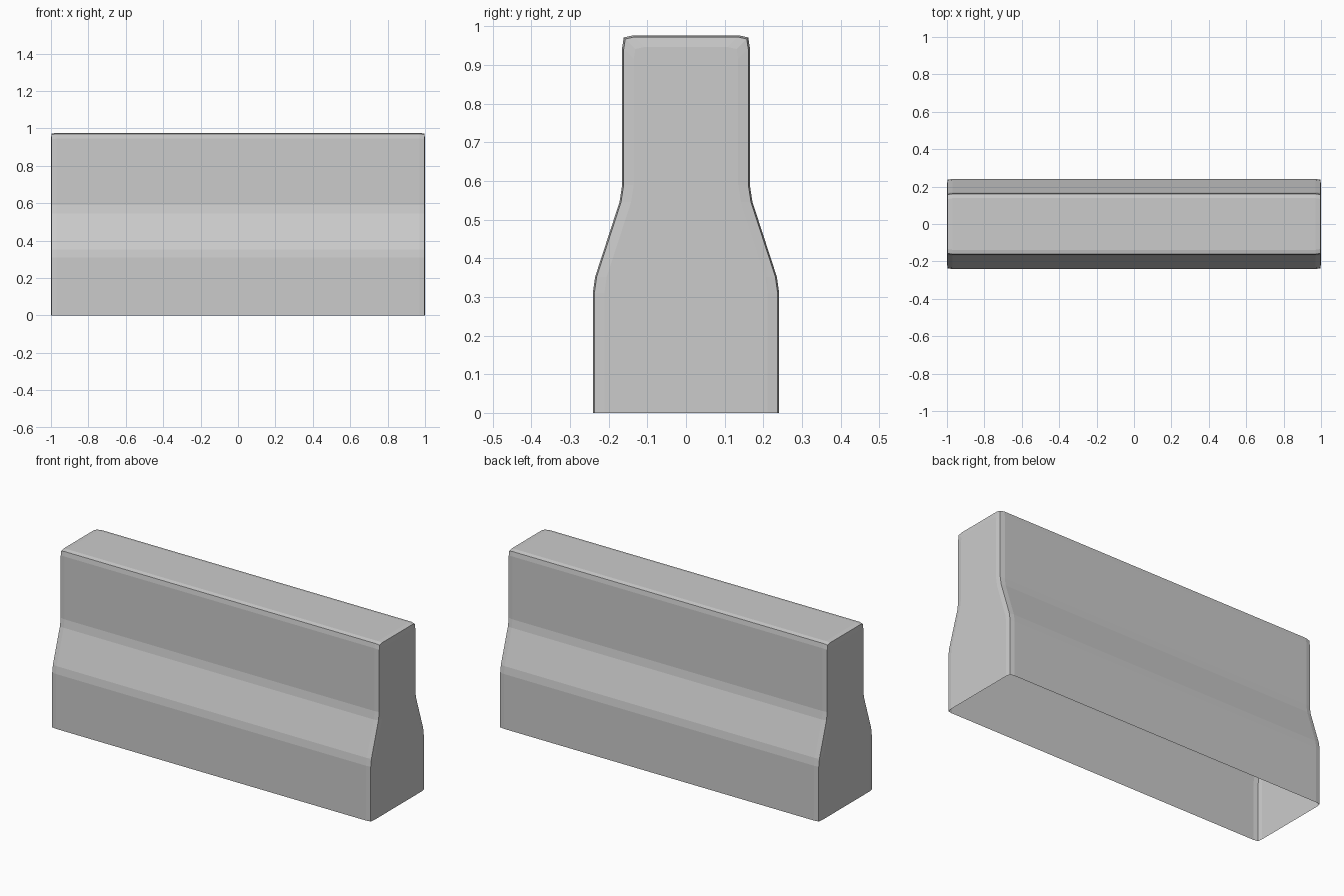
import bpy, bmesh

if "Cube" in bpy.data.objects:
    bpy.data.objects.remove(bpy.data.objects["Cube"])

# Half cross-section (y, z), from the ground up to the top edge
HALF = [(0.241, 0), (0.241, 0.31), (0.235, 0.352), (0.172, 0.545), (0.165, 0.59),
        (0.165, 0.945), (0.161, 0.971), (0.138, 0.976)]
# Sections along x: position and inset, giving softened end corners
SECTIONS = [(-1.0, 0.03), (-0.996, 0.004), (-0.97, 0), (0.97, 0), (0.996, 0.004), (1.0, 0.03)]


def section(bm, x, inset):
    pts = [(y - inset, z - (inset if z > 0.9 else 0)) for y, z in HALF]
    pts += [(-y, z) for y, z in reversed(pts)]
    return [bm.verts.new((x, y, z)) for y, z in pts]


# Barrier shell, open underneath
bm = bmesh.new()
rings = [section(bm, x, d) for x, d in SECTIONS]
for a, b in zip(rings, rings[1:]):
    for i in range(len(a) - 1):
        bm.faces.new((a[i], a[i + 1], b[i + 1], b[i]))

# End walls
bm.faces.new(rings[0][::-1])
bm.faces.new(rings[-1])
bmesh.ops.recalc_face_normals(bm, faces=bm.faces)
# Make sure the top points outward
top = max(bm.faces, key=lambda f: f.calc_center_median().z)
if top.normal.z < 0:
    bmesh.ops.reverse_faces(bm, faces=bm.faces)

mesh = bpy.data.meshes.new("road_barrier")
bm.to_mesh(mesh)
bm.free()
bpy.context.collection.objects.link(bpy.data.objects.new("road_barrier", mesh))
